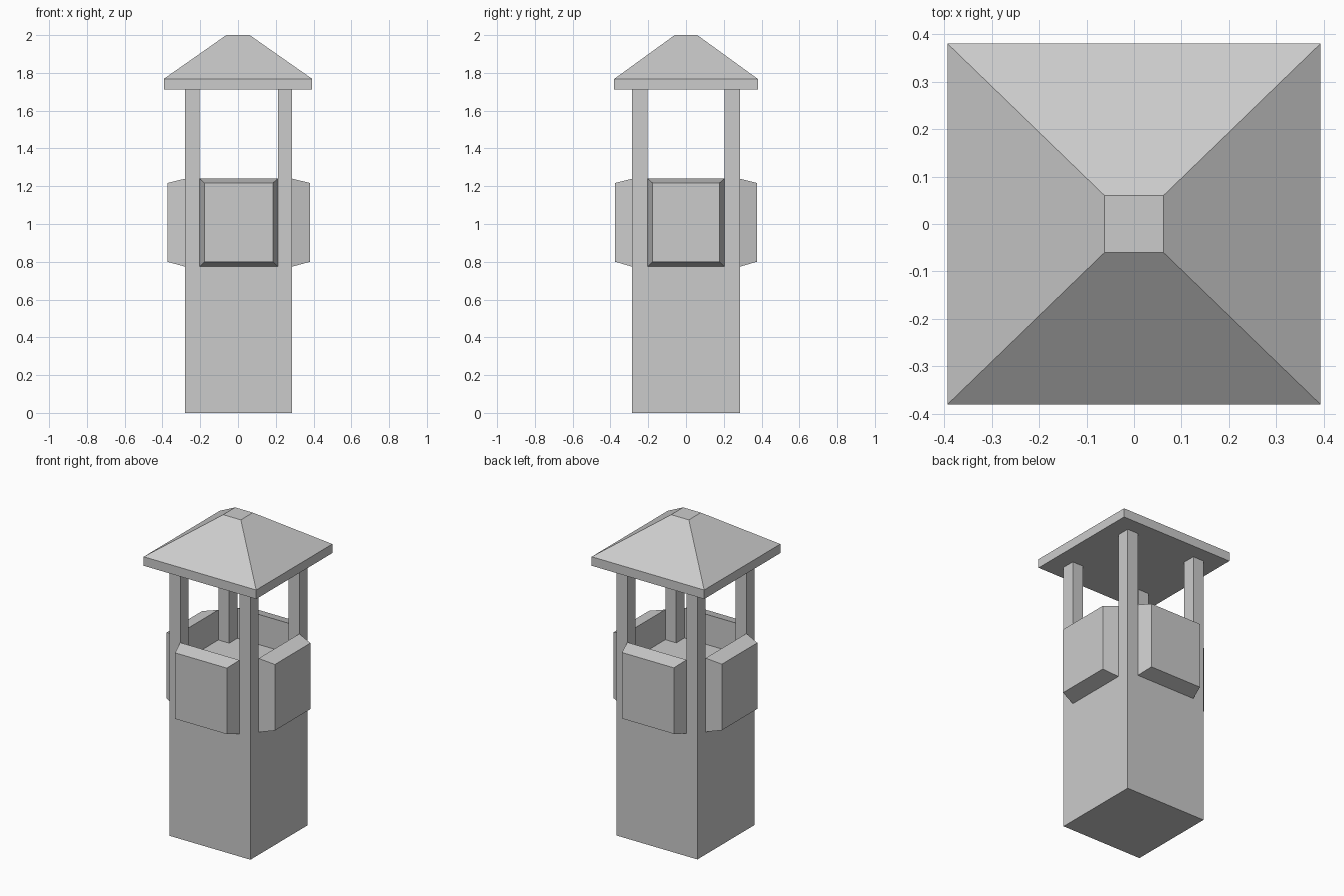
import bpy

if "Cube" in bpy.data.objects:
    bpy.data.objects.remove(bpy.data.objects["Cube"])

CX = 0.0035                 # tower shaft sits slightly off the roof centre
HX, HY = 0.283, 0.285       # half widths of the shaft
IX, IY = 0.207, 0.203       # inner edges of the corner posts
FLOOR, EAVE = 1.05, 1.711


def loft(name, rings):
    """Closed solid through a stack of four-sided rings."""
    verts = [p for r in rings for p in r]
    faces = [(3, 2, 1, 0)]
    for k in range(len(rings) - 1):
        a = 4 * k
        for i in range(4):
            j = (i + 1) % 4
            faces.append((a + i, a + j, a + 4 + j, a + 4 + i))
    t = len(verts) - 4
    faces.append((t, t + 1, t + 2, t + 3))
    mesh = bpy.data.meshes.new(name)
    mesh.from_pydata(verts, [], faces)
    obj = bpy.data.objects.new(name, mesh)
    bpy.context.collection.objects.link(obj)
    return obj


def rect(x0, x1, y0, y1, z):
    return [(x0, y0, z), (x1, y0, z), (x1, y1, z), (x0, y1, z)]


# Solid shaft up to the lookout floor
loft("shaft", [rect(CX - HX, CX + HX, -HY, HY, z) for z in (0, FLOOR)])

# Corner posts from floor to roof
for sx, nx in ((-1, "left"), (1, "right")):
    for sy, ny in ((-1, "front"), (1, "back")):
        x0, x1 = sorted((CX + sx * IX, CX + sx * HX))
        y0, y1 = sorted((sy * IY, sy * HY))
        loft(f"{ny}_{nx}_post", [rect(x0, x1, y0, y1, z) for z in (FLOOR, EAVE)])


# Bevelled parapet panels, one per side
def panel_ring(axis, sign, dist, half, z0, z1):
    ring = []
    for u, z in ((-half, z0), (half, z0), (half, z1), (-half, z1)):
        if axis == "y":     # winding keeps normals outward
            ring.append((CX - sign * u, sign * dist, z))
        else:
            ring.append((CX + sign * dist, sign * u, z))
    return ring


for name, axis, sign in (("front", "y", -1), ("back", "y", 1),
                         ("left", "x", -1), ("right", "x", 1)):
    base, inner = (HY, IX) if axis == "y" else (HX, IY)
    out = 0.375 if axis == "y" else 0.378
    loft(f"{name}_parapet", [panel_ring(axis, sign, base, inner, 0.774, 1.24),
                             panel_ring(axis, sign, out, inner - 0.026, 0.80, 1.217)])

# Hipped roof with flat top
loft("roof", [rect(-x, x, -y, y, z) for x, y, z in
              ((0.393, 0.38, EAVE), (0.393, 0.38, 1.768), (0.062, 0.06, 2.0))])
